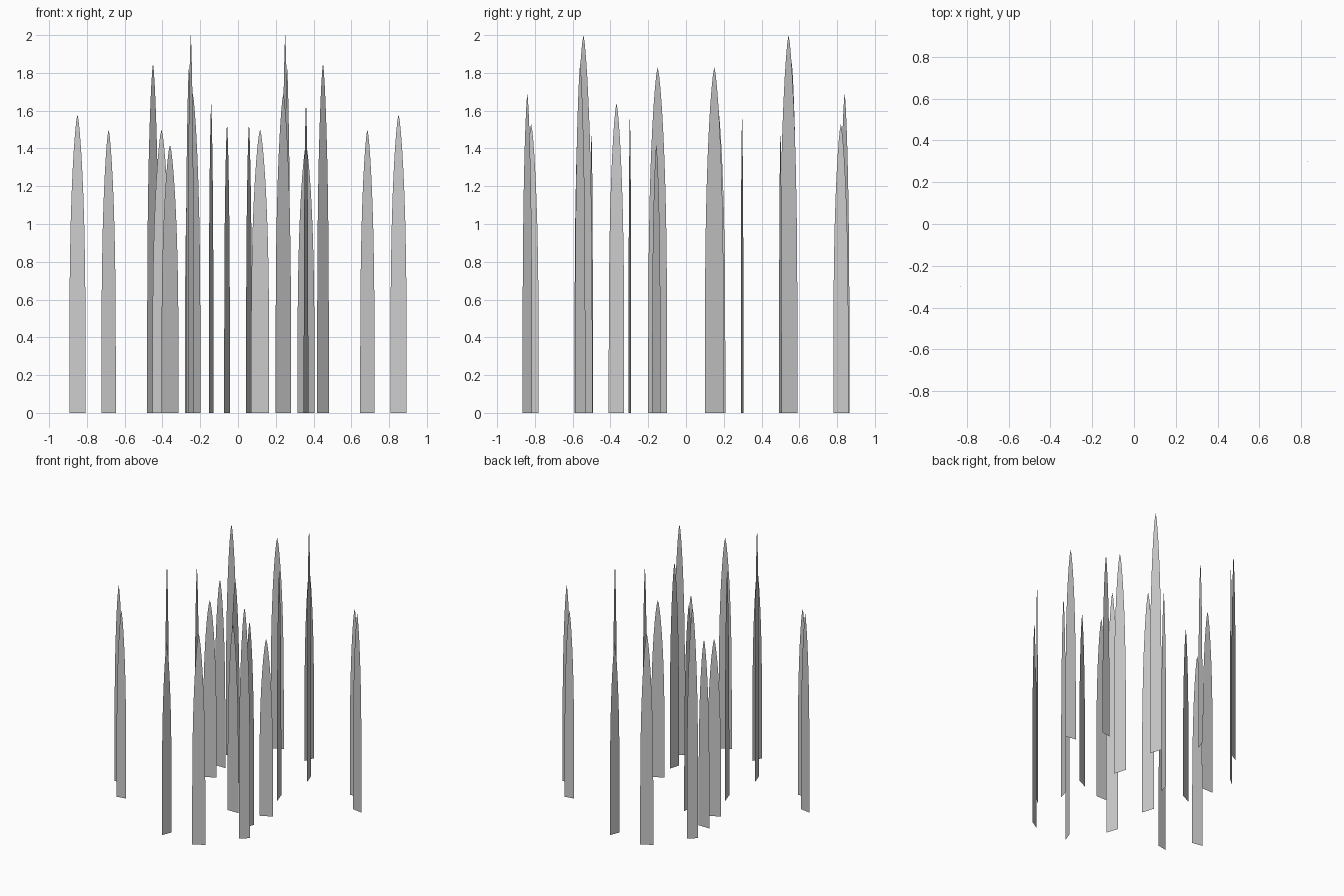
import bpy
from mathutils import Vector

# Blade outline: (fraction of height, fraction of half width)
PROFILE = [(0, 1), (0.2, 1), (0.4, 0.97), (0.52, 0.92), (0.64, 0.83), (0.74, 0.71),
           (0.82, 0.58), (0.89, 0.43), (0.94, 0.29), (0.98, 0.14)]


def blade(name, x, y, h, dx, dy):
    """Flat upright grass blade; (dx, dy) is its half-width vector."""
    c, d = Vector((x, y, 0)), Vector((dx, dy, 0))
    up = Vector((0, 0, h))
    verts = []
    for t, w in PROFILE:
        verts += [c + up * t - d * w, c + up * t + d * w]
    verts.append(c + up)
    n = len(verts) - 1
    faces = [(i, i + 1, i + 3, i + 2) for i in range(0, n - 2, 2)]
    faces.append((n - 2, n - 1, n))
    mesh = bpy.data.meshes.new(name)
    mesh.from_pydata([v[:] for v in verts], [], faces)
    bpy.context.collection.objects.link(bpy.data.objects.new(name, mesh))


# Blades that repeat half a turn around the centre: x, y, height, dx, dy
paired = [
    (0.85, 0.297, 1.58, 0.043, -0.007),
    (0.685, 0.50, 1.50, 0.038, 0.007),
    (-0.45, 0.56, 1.85, 0.031, 0.027),
    (-0.24, 0.84, 1.69, 0.041, 0.025),
    (0.25, 0.543, 2.00, 0.016, -0.047),
    (0.058, 0.82, 1.53, 0.015, 0.040),
    (0.26, 0.15, 1.83, 0.016, -0.050),
    (0.36, -0.157, 1.42, 0.045, 0.022),
]
for i, (x, y, h, dx, dy) in enumerate(paired):
    blade(f"grass_blade_{i}_a", x, y, h, dx, dy)
    blade(f"grass_blade_{i}_b", -x, -y, h, dx, dy)

# Loose inner blades
single = [
    (-0.142, 0.167, 1.64, 0.012, 0.041),
    (0.36, -0.368, 1.64, 0.012, 0.041),
    (-0.405, 0.35, 1.50, 0.048, 0),
    (0.117, -0.23, 1.50, 0.048, 0),
]
for i, args in enumerate(single):
    blade(f"inner_grass_blade_{i}", *args)
